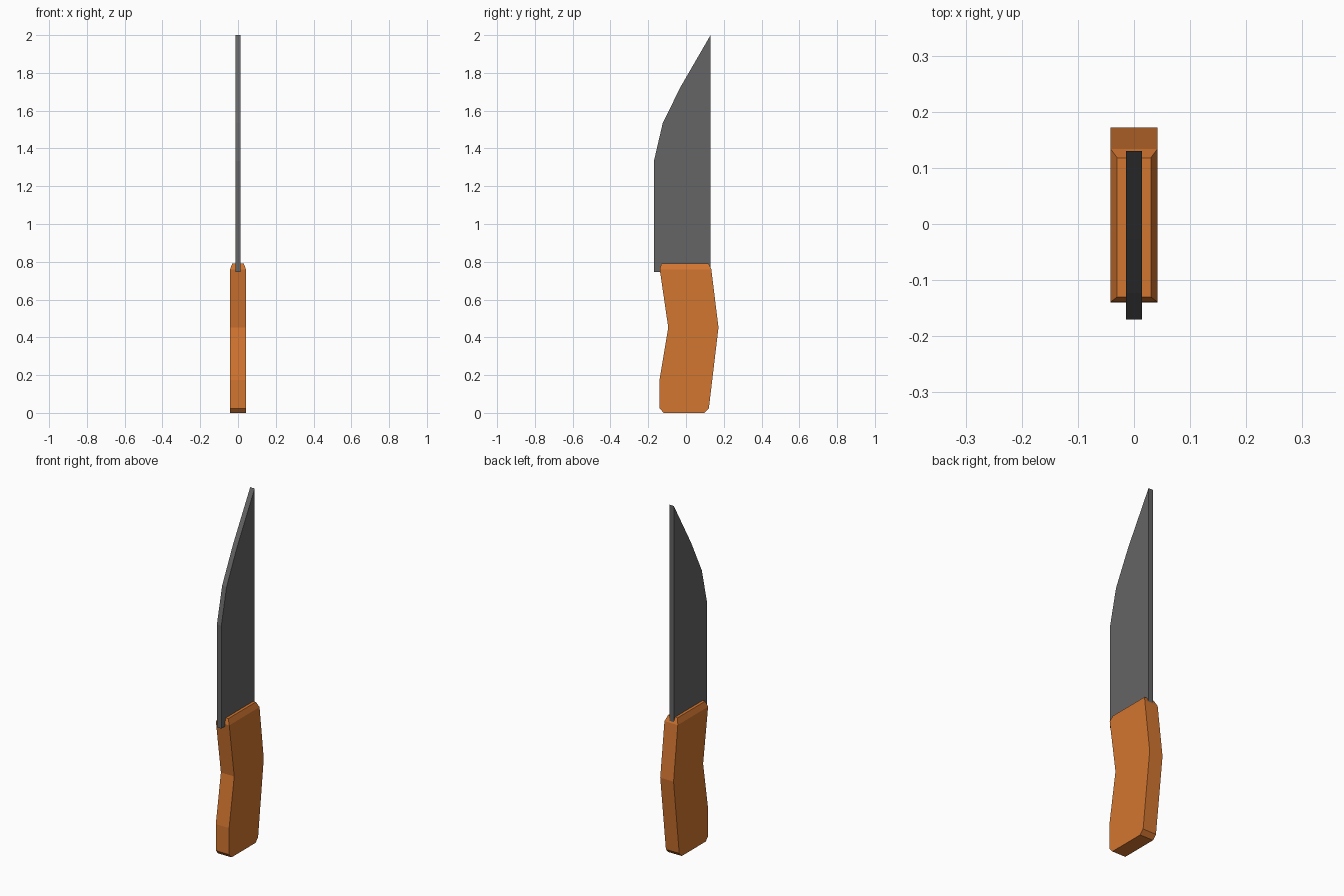
import bpy
import bmesh

if "Cube" in bpy.data.objects:
    bpy.data.objects.remove(bpy.data.objects["Cube"])


def material(name, color):
    mat = bpy.data.materials.new(name)
    mat.diffuse_color = (*color, 1)
    mat.use_nodes = True
    mat.node_tree.nodes["Principled BSDF"].inputs["Base Color"].default_value = mat.diffuse_color
    return mat


def loft(name, rings, mat):
    """Skin a list of equal-length vertex rings and cap both ends."""
    bm = bmesh.new()
    loops = [[bm.verts.new(p) for p in ring] for ring in rings]
    n = len(loops[0])
    for a, b in zip(loops, loops[1:]):
        for i in range(n):
            j = (i + 1) % n
            bm.faces.new((a[i], a[j], b[j], b[i]))
    bm.faces.new(loops[0][::-1])
    bm.faces.new(loops[-1])
    bmesh.ops.recalc_face_normals(bm, faces=bm.faces)
    mesh = bpy.data.meshes.new(name)
    bm.to_mesh(mesh)
    bm.free()
    mesh.materials.append(mat)
    obj = bpy.data.objects.new(name, mesh)
    bpy.context.collection.objects.link(obj)
    return obj


# Blade: flat side profile (y, z) given an even thickness
blade_profile = [(-0.17, 0.746), (0.13, 0.746), (0.13, 2.0),
                 (-0.028, 1.727), (-0.123, 1.535), (-0.17, 1.333)]
blade_rings = [[(x, y, z) for y, z in blade_profile] for x in (-0.014, 0.014)]
loft("blade", blade_rings, material("dark_steel", (0.13, 0.13, 0.13)))

# Handle: rectangular sections (z, front y, back y, half width)
sections = [(0.0, -0.118, 0.098, 0.042),
            (0.024, -0.14, 0.121, 0.042),
            (0.175, -0.14, 0.139, 0.042),
            (0.452, -0.094, 0.172, 0.042),
            (0.76, -0.139, 0.134, 0.042),
            (0.792, -0.13, 0.118, 0.03)]
handle_rings = [[(-w, f, z), (w, f, z), (w, b, z), (-w, b, z)]
                for z, f, b, w in sections]
loft("handle", handle_rings, material("orange_wood", (0.65, 0.18, 0.03)))
